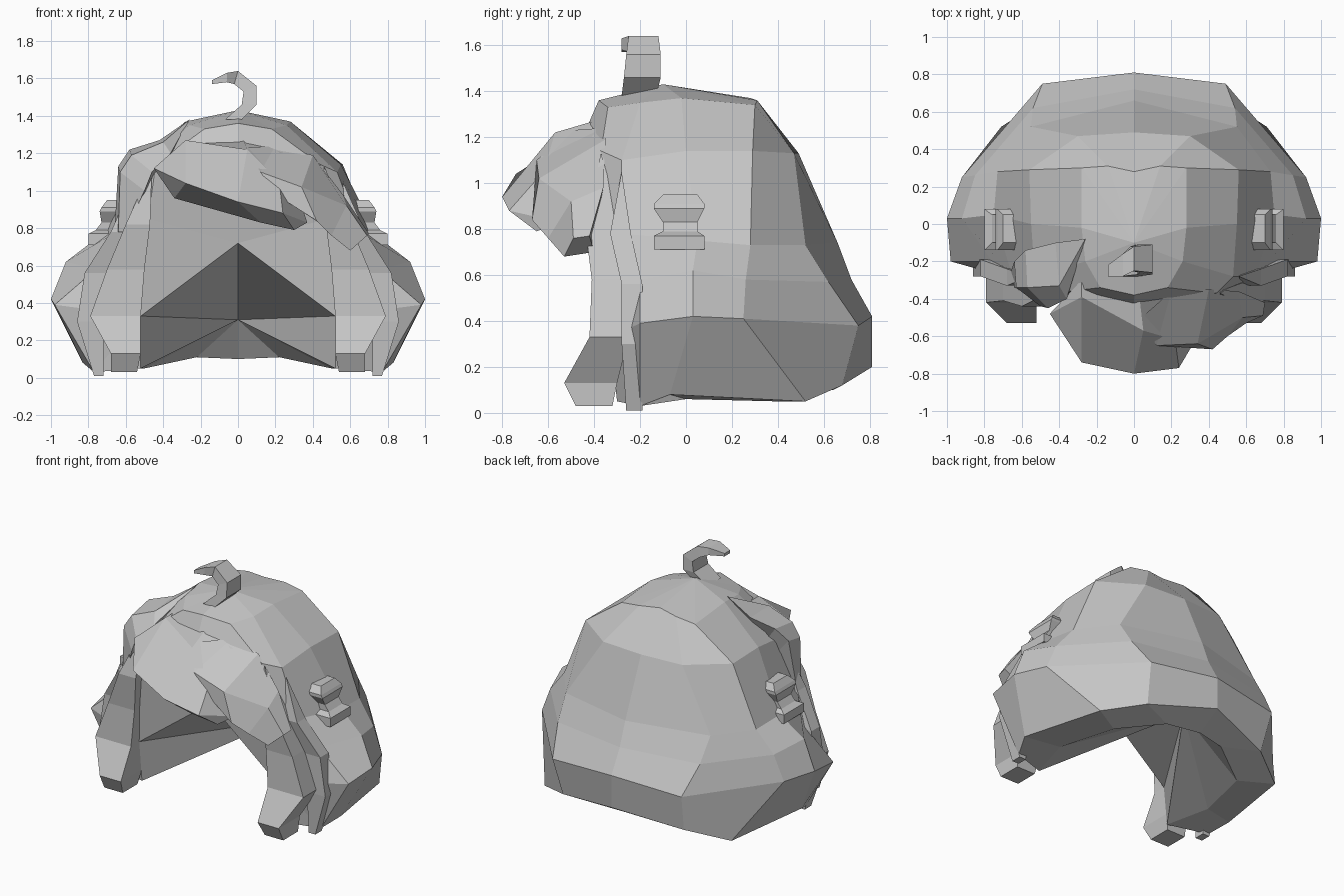
import bpy
import bmesh
from mathutils import Vector

# Remove only the default cube
default_cube = bpy.data.objects.get("Cube")
if default_cube:
    bpy.data.objects.remove(default_cube, do_unlink=True)

# One grey material for all the hair
grey = bpy.data.materials.new("hair grey")
grey.use_nodes = True
shade = (.56, .56, .56, 1)
grey.diffuse_color = shade
grey.node_tree.nodes["Principled BSDF"].inputs["Base Color"].default_value = shade


def build(name, faces, mirrored=False):
    """Make a flat-shaded object from faces given as lists of points."""
    bm = bmesh.new()
    sides = (1, -1) if mirrored else (1,)
    for side in sides:
        for face in faces:
            corners = []
            for point in face:
                point = Vector(point)
                point.x *= side
                if all((point - other).length > .001 for other in corners):
                    corners.append(point)
            if len(corners) > 2:
                bm.faces.new([bm.verts.new(corner) for corner in corners])
    bmesh.ops.remove_doubles(bm, verts=bm.verts[:], dist=.001)
    bmesh.ops.recalc_face_normals(bm, faces=bm.faces[:])
    mesh = bpy.data.meshes.new(name)
    bm.to_mesh(mesh)
    bm.free()
    mesh.materials.append(grey)
    obj = bpy.data.objects.new(name, mesh)
    bpy.context.collection.objects.link(obj)
    return obj


def strip(upper, lower):
    """Quads between two rows of points with the same length."""
    return [(upper[i], upper[i + 1], lower[i + 1], lower[i])
            for i in range(len(upper) - 1)]


def loft(name, sections, mirrored=False):
    """Join closed cross-sections into a capped lock of hair."""
    faces = [sections[0], sections[-1]]
    for first, second in zip(sections, sections[1:]):
        faces += strip(list(first) + [first[0]], list(second) + [second[0]])
    return build(name, faces, mirrored)


def box(x0, x1, y0, y1, z):
    """Level rectangular cross-section."""
    return [(x0, y0, z), (x1, y0, z), (x1, y1, z), (x0, y1, z)]


def tip(*point):
    """Cross-section that closes to one point."""
    return [point] * 4


# Main hair shell: half rows run from the front to the middle of the back
crown = (0, -.1, 1.43)
top = [(0, -.38, 1.36), (.18, -.34, 1.33), (.26, -.2, 1.35), (.28, -.02, 1.37),
       (.28, .3, 1.34), (.14, .31, 1.36), (0, .28, 1.37)]
upper = [(0, -.45, 1.2), (.44, -.37, 1.14), (.53, -.28, 1.1), (.55, 0, 1.14),
         (.56, .29, 1.14), (.3, .47, 1.13), (0, .49, 1.13)]
middle = [(0, -.3, .72), (.48, -.38, .85), (.65, -.28, .78), (.75, .05, .75),
          (.73, .28, .73), (.55, .52, .73), (0, .66, .74)]
flare = [(.76, -.2, .58), (.92, .03, .62), (.85, .26, .58), (.54, .62, .57), (0, .72, .58)]
widest = [(.98, -.2, .39), (1, .03, .42), (.92, .25, .41), (.49, .75, .38), (0, .81, .42)]
hem = [(.77, -.2, .03), (.83, -.07, .08), (.71, .52, .05), (.46, .68, .12), (0, .81, .2)]
rim = [(.52, -.3, .05), (.6, 0, .06), (.5, .4, .05), (.22, .58, .11), (0, .64, .1)]

lower_rows = [middle[2:], flare, widest, hem, rim]
shell = strip([crown] * len(top), top) + strip(top, upper) + strip(upper, middle)
for above, below in zip(lower_rows, lower_rows[1:]):
    shell += strip(above, below)
# Hollow underside, forehead panel and front edge of the sides
brow, temple = middle[:2]
cheek = (.52, -.33, .33)
hollow = (0, .48, .31)
shell += [(brow, temple, cheek), (brow, cheek, hollow), (cheek, rim[0], hollow)]
shell += strip([hollow] * len(rim), rim)
front_edge = [temple] + [row[0] for row in lower_rows]
shell += [(cheek, a, b) for a, b in zip(front_edge, front_edge[1:])]
build("hair_shell", shell, mirrored=True)

# Hanging locks on both sides of the face
loft("front_lock", [
    tip(.46, -.37, 1.13),
    box(.47, .6, -.44, -.28, .82),
    box(.5, .7, -.41, -.24, .58),
    box(.52, .79, -.42, -.25, .33),
    box(.52, .68, -.53, -.3, .13),
    box(.54, .68, -.48, -.32, .03),
], mirrored=True)
loft("side_lock", [
    tip(.56, -.28, 1.05),
    box(.58, .68, -.33, -.24, .78),
    box(.7, .82, -.28, -.19, .56),
    box(.72, .86, -.28, -.18, .3),
    box(.72, .77, -.26, -.19, .01),
], mirrored=True)

# Hair clips on both sides
loft("hair_clip", [
    box(.68, .8, -.14, .08, .71),
    box(.68, .8, -.14, .08, .77),
    box(.64, .76, -.1, .05, .79),
    box(.62, .73, -.1, .05, .83),
    box(.6, .74, -.14, .08, .89),
    box(.6, .73, -.14, .08, .91),
    box(.62, .7, -.1, .05, .95),
], mirrored=True)

# Jutting fringe over the forehead
loft("centre_fringe", [
    tip(-.45, -.48, 1.12),
    [(-.28, -.3, 1.27), (-.28, -.39, 1.27), (-.28, -.74, 1.04), (-.34, -.5, .96)],
    [(.03, -.4, 1.27), (.05, -.57, 1.22), (0, -.8, .94), (.12, -.68, .83)],
    [(.25, -.4, 1.2), (.22, -.62, 1.05), (.24, -.77, .88), (.3, -.65, .79)],
    tip(.37, -.55, .83),
])

# Fringe lock swept toward the left side
loft("left_sweep", [
    tip(.04, -.5, 1.23),
    [(.2, -.36, 1.24), (.12, -.65, 1.1), (.2, -.64, .98), (.25, -.4, 1)],
    [(.4, -.35, 1.19), (.34, -.64, 1.02), (.42, -.67, .84), (.4, -.4, .85)],
    [(.56, -.36, .98), (.58, -.5, .92), (.5, -.6, .76), (.5, -.4, .78)],
    [(.7, -.42, .77), (.69, -.49, .76), (.6, -.53, .68), (.6, -.4, .7)],
])

# Fringe lock swept toward the right side
loft("right_sweep", [
    tip(-.26, -.08, 1.38),
    [(-.42, -.1, 1.27), (-.4, -.33, 1.26), (-.36, -.4, 1.2), (-.38, -.2, 1.1)],
    [(-.58, -.14, 1.22), (-.57, -.34, 1.19), (-.46, -.45, 1.1), (-.44, -.2, 1.05)],
    [(-.64, -.2, 1.13), (-.63, -.34, 1.1), (-.5, -.44, 1), (-.48, -.2, .95)],
    [(-.66, -.26, .79), (-.64, -.34, .78), (-.6, -.36, .78), (-.6, -.26, .79)],
])


def curl_section(outer, inner, y0, y1):
    """Cross-section of the curl from its outer and inner edge."""
    return [(x, y, z) for (x, z), y in
            ((outer, y0), (outer, y1), (inner, y1), (inner, y0))]


# Small curl standing on the crown
loft("crown_curl", [
    curl_section((.02, 1.38), (-.07, 1.38), -.28, -.13),
    curl_section((.1, 1.46), (.02, 1.46), -.27, -.11),
    curl_section((.1, 1.56), (.03, 1.53), -.26, -.11),
    curl_section((0, 1.64), (-.02, 1.57), -.25, -.12),
    curl_section((-.06, 1.63), (-.06, 1.58), -.28, -.16),
    curl_section((-.14, 1.59), (-.14, 1.57), -.28, -.22),
])
